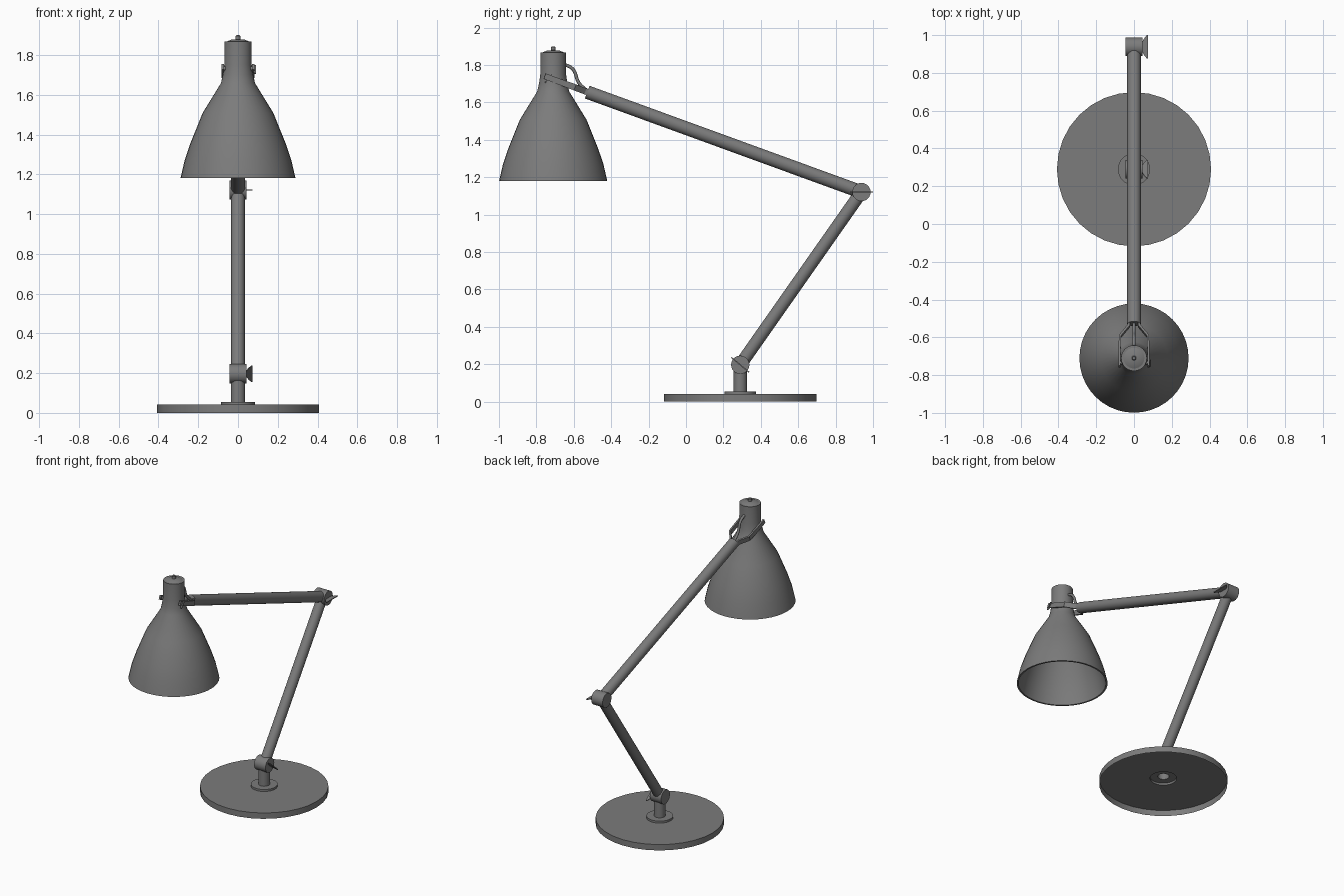
import bpy, bmesh, math
from mathutils import Vector

if "Cube" in bpy.data.objects:
    bpy.data.objects.remove(bpy.data.objects["Cube"])

PIVOT = Vector((0, 0.29, 0.197))
ELBOW = Vector((0, 0.938, 1.121))
TIP = Vector((0, -0.528, 1.655))
SHADE_Y = -0.71

GREY = bpy.data.materials.new("mid_grey")
GREY.diffuse_color = (0.2, 0.2, 0.2, 1)
GREY.use_nodes = True
GREY.node_tree.nodes["Principled BSDF"].inputs["Base Color"].default_value = GREY.diffuse_color


def finish(name, bm, smooth=True):
    bmesh.ops.recalc_face_normals(bm, faces=bm.faces)
    me = bpy.data.meshes.new(name)
    bm.to_mesh(me)
    bm.free()
    me.materials.append(GREY)
    ob = bpy.data.objects.new(name, me)
    bpy.context.collection.objects.link(ob)
    if smooth:
        bpy.ops.object.select_all(action='DESELECT')
        ob.select_set(True)
        bpy.context.view_layer.objects.active = ob
        bpy.ops.object.shade_smooth_by_angle(angle=math.radians(35))
    return ob


def lathe(name, profile, y, n=32):
    """Spin (radius, z) points around a vertical axis at the given y."""
    bm = bmesh.new()
    vs = [bm.verts.new((r, 0, z)) for r, z in profile]
    es = [bm.edges.new(p) for p in zip(vs, vs[1:])]
    bmesh.ops.spin(bm, geom=vs + es, cent=(0, 0, 0), axis=(0, 0, 1),
                   angle=math.tau, steps=n, use_duplicate=False)
    bmesh.ops.remove_doubles(bm, verts=bm.verts, dist=1e-5)
    ob = finish(name, bm)
    ob.location.y = y
    return ob


def rod(name, a, b, r, n=24):
    """Capped cylinder between two points."""
    a, b = Vector(a), Vector(b)
    bm = bmesh.new()
    bmesh.ops.create_cone(bm, cap_ends=True, segments=n, radius1=r, radius2=r,
                          depth=(b - a).length)
    ob = finish(name, bm)
    ob.rotation_euler = (b - a).to_track_quat('Z', 'Y').to_euler()
    ob.location = (a + b) / 2
    return ob


def wing_nut(name, center, half, angle, x0, x1):
    """Thin blade standing out sideways from a joint."""
    bm = bmesh.new()
    xm = x0 + (x1 - x0) * 0.35
    outline = [(x0, -half * 0.35), (xm, -half * 0.7), (x1 - 0.006, -half),
               (x1, -half), (x1, half), (x1 - 0.006, half),
               (xm, half * 0.7), (x0, half * 0.35)]
    f = bm.faces.new([bm.verts.new((x, y, -0.003)) for x, y in outline])
    ext = bmesh.ops.extrude_face_region(bm, geom=[f])
    vs = [v for v in ext['geom'] if isinstance(v, bmesh.types.BMVert)]
    bmesh.ops.translate(bm, verts=vs, vec=(0, 0, 0.006))
    ob = finish(name, bm, False)
    ob.location = center
    ob.rotation_euler.x = angle


# base dish, open underneath, then flange and hollow post
lathe("base", [(0.408, 0.0), (0.408, 0.041), (0.085, 0.041)], PIVOT.y)
lathe("base_flange", [(0.085, 0.041), (0.085, 0.055), (0.036, 0.055)], PIVOT.y)
lathe("post", [(0.036, 0.055), (0.036, 0.165), (0, 0.165)], PIVOT.y, 32)

# the two arms
rod("lower_arm", PIVOT, ELBOW, 0.034)
rod("upper_arm", ELBOW, TIP, 0.036)

# joints with their wing nuts
for label, c, ang in (("base", PIVOT, math.radians(-40)), ("elbow", ELBOW, 0)):
    rod(label + "_joint", c + Vector((-0.044, 0, 0)), c + Vector((0.044, 0, 0)), 0.049)
    wing_nut(label + "_wing_nut", c, 0.062, ang, 0.042, 0.074)

# shade: outer wall, rim, inner wall
outer = [(0.289, 1.181), (0.268, 1.272), (0.239, 1.357), (0.178, 1.508),
         (0.086, 1.658), (0.076, 1.70), (0.069, 1.75), (0.068, 1.868)]
inner = [(r - 0.011, z) for r, z in outer[:-1]]
lathe("shade", [(0, 1.868)] + outer[::-1] + inner + [(0.057, 1.857), (0, 1.857)],
      SHADE_Y, 40)
lathe("shade_cap", [(0, 1.866), (0.055, 1.868), (0.035, 1.877), (0.012, 1.879),
                    (0.012, 1.896), (0.008, 1.9), (0, 1.9)], SHADE_Y, 24)

# fork holding the shade: one bent strap, mirrored
up = Vector((0, 0.36, 0.93))
bm = bmesh.new()
rows = []
for x, y, z, h in ((0.022, -0.49, 1.642, 0.017), (0.028, -0.54, 1.66, 0.017),
                   (0.074, -0.595, 1.681, 0.017), (0.077, -0.68, 1.712, 0.016),
                   (0.077, -0.755, 1.741, 0.015)):
    p = Vector((x, y, z))
    rows.append([bm.verts.new(p + up * h), bm.verts.new(p - up * h)])
for a, b in zip(rows, rows[1:]):
    bm.faces.new((a[0], a[1], b[1], b[0]))
fork = finish("shade_fork", bm, False)
m = fork.modifiers.new("thickness", 'SOLIDIFY')
m.thickness, m.offset = 0.012, 0
fork.modifiers.new("both_sides", 'MIRROR')

# pivot pin through the shade neck, with a small wing nut
rod("neck_pin", (-0.082, -0.735, 1.731), (0.083, -0.735, 1.731), 0.011, 16)
wing_nut("neck_wing_nut", (0, -0.735, 1.727), 0.028, math.radians(50), 0.076, 0.09)

# power cable looping from arm to neck
cu = bpy.data.curves.new("cable", 'CURVE')
cu.dimensions = '3D'
cu.bevel_depth, cu.bevel_resolution, cu.resolution_u = 0.009, 2, 6
cu.use_fill_caps = True
cu.materials.append(GREY)
sp = cu.splines.new('BEZIER')
pts = [(0, -0.655, 1.806), (0, -0.605, 1.778), (0, -0.573, 1.705), (0, -0.52, 1.655)]
sp.bezier_points.add(len(pts) - 1)
for bp, p in zip(sp.bezier_points, pts):
    bp.co = p
    bp.handle_left_type = bp.handle_right_type = 'AUTO'
bpy.context.collection.objects.link(bpy.data.objects.new("cable", cu))
